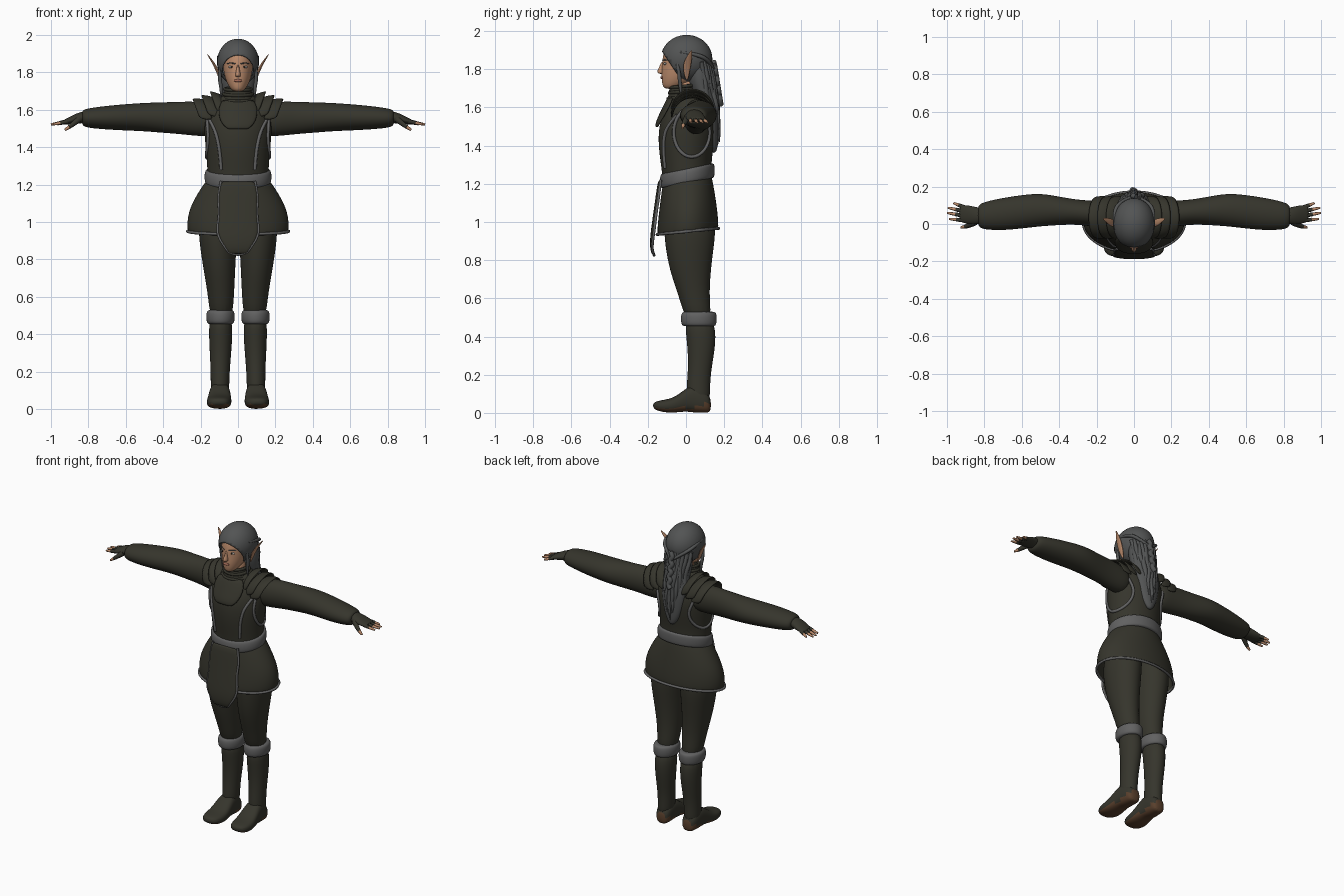
import bpy, bmesh, math, random
from mathutils import Vector

random.seed(4)
if "Cube" in bpy.data.objects:
    bpy.data.objects.remove(bpy.data.objects["Cube"])


def material(name, *rgb):
    m = bpy.data.materials.new(name)
    m.use_nodes = True
    m.diffuse_color = (*rgb, 1)
    m.node_tree.nodes["Principled BSDF"].inputs["Base Color"].default_value = (*rgb, 1)
    return m


CLOTH = material("dark_olive_cloth", .036, .035, .025)
FUR = material("grey_fur", .12, .12, .12)
HAIR = material("grey_hair", .085, .088, .088)
SKIN = material("skin", .5, .26, .15)
SOLE = material("brown_sole", .1, .05, .025)
LIP = material("lips", .38, .15, .1)
WHITE = material("eye_white", .5, .48, .45)
DARK = material("eye_dark", .02, .015, .01)


def finish(name, bm, mats, mirror=False, sub=0, thick=0):
    """Turn a bmesh into a smooth object with its modifiers."""
    for f in bm.faces:
        f.smooth = True
    mesh = bpy.data.meshes.new(name)
    bm.to_mesh(mesh)
    bm.free()
    for m in mats:
        mesh.materials.append(m)
    ob = bpy.data.objects.new(name, mesh)
    bpy.context.collection.objects.link(ob)
    if thick:
        ob.modifiers.new("Thickness", "SOLIDIFY").thickness = thick
    if sub:
        s = ob.modifiers.new("Smooth", "SUBSURF")
        s.levels = s.render_levels = sub
    if mirror:
        ob.modifiers.new("Mirror", "MIRROR").use_mirror_merge = False
    return ob


def oval(t, a0, a1, b0, b1, axis="z", sides=16, square=1, tilt=0):
    """Points of an oval cross-section given by its extents."""
    pts = []
    for i in range(sides):
        u = math.tau * i / sides
        c, s = (math.copysign(abs(k) ** square, k) for k in (math.cos(u), math.sin(u)))
        a = (a0 + a1) / 2 + (a1 - a0) / 2 * c
        b = (b0 + b1) / 2 + (b1 - b0) / 2 * s
        pts.append({"x": (t, a, b), "y": (a, t, b), "z": (a, b, t + tilt * b)}[axis])
    return pts


def loft(name, mats, rings, mirror=False, cap=True, sub=2, paint=None, thick=0, **kw):
    bm = bmesh.new()
    loops = [[bm.verts.new(p) for p in oval(*r, **kw)] for r in rings]
    for lo, hi in zip(loops, loops[1:]):
        n = len(lo)
        for i in range(n):
            bm.faces.new((lo[i], lo[(i + 1) % n], hi[(i + 1) % n], hi[i]))
    if cap:
        bm.faces.new(loops[0])
        bm.faces.new(loops[-1])
    bmesh.ops.recalc_face_normals(bm, faces=bm.faces)
    bm.normal_update()
    if paint:
        for f in bm.faces:
            f.material_index = paint(f)
    return finish(name, bm, mats, mirror, sub, thick)


def centred(rows):
    return [(z, -w, w, a, b) for z, w, a, b in rows]


def sheet(name, mat, rows, mirror=False, thick=.012):
    """Thin plate through rows of points."""
    bm = bmesh.new()
    grid = [[bm.verts.new(p) for p in row] for row in rows]
    for lo, hi in zip(grid, grid[1:]):
        for i in range(len(lo) - 1):
            bm.faces.new((lo[i], lo[i + 1], hi[i + 1], hi[i]))
    return finish(name, bm, [mat], mirror, 1, thick)


def tube(name, mat, pts, radii, mirror=False, closed=False):
    """Tapered strand along a path."""
    cu = bpy.data.curves.new(name, "CURVE")
    cu.dimensions, cu.bevel_depth, cu.bevel_resolution = "3D", 1, 2
    cu.use_fill_caps, cu.resolution_u = True, 4
    cu.materials.append(mat)
    for sx in ((1, -1) if mirror else (1,)):
        sp = cu.splines.new("NURBS")
        sp.points.add(len(pts) - 1)
        for i, (x, y, z) in enumerate(pts):
            sp.points[i].co = (sx * x, y, z, 1)
            sp.points[i].radius = radii[min(i, len(radii) - 1)]
        sp.order_u = min(3, len(pts))
        sp.use_endpoint_u, sp.use_cyclic_u = not closed, closed
    tmp = bpy.data.objects.new(name + "_path", cu)
    bpy.context.collection.objects.link(tmp)
    dg = bpy.context.evaluated_depsgraph_get()
    mesh = bpy.data.meshes.new_from_object(tmp.evaluated_get(dg))
    bpy.data.objects.remove(tmp)
    for p in mesh.polygons:
        p.use_smooth = True
    bpy.context.collection.objects.link(bpy.data.objects.new(name, mesh))


def ball(name, mat, loc, size, mirror=False):
    bm = bmesh.new()
    bmesh.ops.create_uvsphere(bm, u_segments=16, v_segments=10, radius=1)
    for v in bm.verts:
        v.co = Vector(loc) + Vector([a * b for a, b in zip(v.co, size)])
    finish(name, bm, [mat], mirror)


# Tunic body
TORSO = [(1.16, .16, -.12, .14), (1.25, .165, -.125, .135), (1.33, .167, -.137, .135),
         (1.42, .177, -.147, .15), (1.52, .185, -.142, .16), (1.6, .17, -.105, .14),
         (1.65, .12, -.08, .1), (1.69, .07, -.07, .06)]
loft("tunic", [CLOTH], centred(TORSO), sides=24)


def section(z):
    for lo, hi in zip(TORSO, TORSO[1:]):
        if z <= hi[0]:
            k = (z - lo[0]) / (hi[0] - lo[0])
            return [p + (q - p) * k for p, q in zip(lo[1:], hi[1:])]


def chest_y(x, z):
    w, a, b = section(z)
    return (a + b) / 2 - (b - a) / 2 * math.sqrt(max(0, 1 - (x / w) ** 2))


def side_x(y, z):
    w, a, b = section(z)
    return w * math.sqrt(max(.1, 1 - ((2 * y - a - b) / (b - a)) ** 2))


def panel(name, rows, depth):
    cols = [i / 4 - 1 for i in range(9)]
    sheet(name, CLOTH, [[(w * c, depth(w * c, z), z) for c in cols] for z, w in rows])


# Chest bib and fur edging of the vest
panel("chest_bib", [(1.65, .085), (1.6, .105), (1.56, .1), (1.52, .085), (1.495, .05)],
      lambda x, z: chest_y(x, z) - .006)
edge = [(.16, 1.56), (.125, 1.5), (.105, 1.42), (.095, 1.35), (.09, 1.28)]
tube("vest_front_trim", FUR, [(x, chest_y(x, z) - .001, z) for x, z in edge], [.009], True)
armhole = []
for i in range(20):
    u = math.tau * i / 20
    y, z = .03 + .095 * math.cos(u), 1.47 + .13 * math.sin(u)
    armhole.append((side_x(y, z), y, z))
tube("armhole_trim", FUR, armhole, [.009], True, True)

# Belt, skirt and front flap
loft("belt", [FUR], centred([(1.2, .165, -.125, .14), (1.205, .178, -.135, .15),
     (1.24, .182, -.14, .152), (1.275, .178, -.135, .15), (1.282, .16, -.125, .14)]),
     tilt=.2, sides=24)
HEM = (.95, -.272, .272, -.152, .172)
loft("skirt", [CLOTH], centred([(1.23, .165, -.12, .135), (1.15, .22, -.132, .15),
     (1.07, .262, -.142, .162), (1.0, .275, -.15, .17)]) + [HEM],
     tilt=.1, sides=24, cap=False, thick=.008)
tube("skirt_hem_trim", FUR, oval(*HEM, tilt=.1, sides=32), [.009, .006, .01, .008], closed=True)


def flap_y(x, z):
    drop = min(1, (1.22 - z) / .3)
    return -.135 - .042 * drop + .8 * x * x + (.01 if z < .86 else 0)


FLAP = [(1.22, .09), (1.14, .108), (1.05, .098), (.96, .112), (.91, .1), (.86, .065), (.83, .045)]
panel("front_flap", FLAP, flap_y)
tube("flap_trim", FUR, [(w, flap_y(w, z) - .004, z) for z, w in FLAP] +
     [(0, flap_y(0, .825), .825)], [.007], True)

# Legs and boots
loft("trousers", [CLOTH], [(.47, .03, .15, 0, .14), (.6, .02, .16, -.035, .122),
     (.75, .013, .187, -.09, .132), (.88, .006, .207, -.112, .15),
     (.98, 0, .215, -.12, .16), (1.12, 0, .19, -.1, .14)], True)
loft("boot_shafts", [CLOTH], [(.04, .055, .145, .01, .125), (.12, .045, .147, 0, .127),
     (.2, .044, .147, .008, .13), (.3, .035, .152, .01, .147), (.4, .028, .157, 0, .16),
     (.5, .03, .155, -.01, .145)], True)
loft("boot_cuffs", [FUR], [(.452, .035, .15, -.005, .145), (.458, .02, .168, -.025, .16),
     (.49, .014, .172, -.03, .164), (.525, .018, .17, -.027, .162),
     (.532, .035, .15, -.005, .145)], True)
loft("boot_feet", [CLOTH, SOLE], [(.132, .06, .13, .002, .08), (.1, .045, .147, 0, .12),
     (.04, .043, .152, 0, .15), (0, .038, .157, .008, .13), (-.06, .033, .167, 0, .08),
     (-.12, .036, .17, .002, .068), (-.175, .06, .145, .02, .058)], True, axis="y", square=.75,
     paint=lambda f: int(f.normal.z < -.5 or (f.calc_center_median().z < .045
                         and f.calc_center_median().y > .04)))

# Sleeves, gloves and fingers
loft("sleeves", [CLOTH], [(.1, -.01, .12, 1.46, 1.61), (.2, -.02, .125, 1.455, 1.648),
     (.3, -.003, .13, 1.468, 1.645), (.4, -.007, .148, 1.475, 1.642),
     (.5, -.014, .167, 1.484, 1.639), (.6, -.026, .157, 1.488, 1.632),
     (.7, -.036, .142, 1.493, 1.623), (.8, -.032, .12, 1.502, 1.61),
     (.83, -.018, .105, 1.512, 1.6), (.835, .01, .08, 1.535, 1.585)], True, axis="x")
loft("gloves", [CLOTH], [(.8, 0, .085, 1.53, 1.595), (.85, -.003, .092, 1.526, 1.588),
     (.89, -.002, .102, 1.523, 1.568), (.925, .01, .102, 1.521, 1.55),
     (.933, .02, .095, 1.525, 1.545)], True, axis="x")
fingers = [(.09, .965, .112), (.068, .995, .087), (.044, 1, .06), (.02, .988, .027)]
for name, (y, tx, ty) in zip(("little", "ring", "middle", "index"), fingers):
    base, tip = Vector((.91, y, 1.538)), Vector((tx, ty, 1.522))
    mid = base.lerp(tip, .5)
    tube(name + "_finger_gloves", CLOTH, [base, mid], [.012, .01], True)
    tube(name + "_fingertips", SKIN, [mid, mid.lerp(tip, .6), tip], [.009, .008, .005], True)
tube("thumb_gloves", CLOTH, [(.85, .01, 1.55), (.88, -.008, 1.525), (.903, -.014, 1.508)],
     [.018, .014, .011], True)
tube("thumb_tips", SKIN, [(.903, -.014, 1.508), (.925, -.018, 1.492)], [.01, .006], True)

# Layered shoulder plates
for i in range(3):
    rows = []
    for x, top in ((.085 + .042 * i, 1.67 - .012 * i), (.155 + .046 * i, 1.693 - .02 * i)):
        arc = [math.radians(a) for a in range(-90, 91, 15)]
        rows.append([(x - .04 * (1 - math.cos(a)), .035 + .105 * math.sin(a),
                      top - .105 * (1 - math.cos(a))) for a in arc])
    sheet("shoulder_plates_" + "abc"[i], CLOTH, rows, True)

# Collar and neck
loft("neck", [SKIN], centred([(1.62, .05, -.06, .05), (1.76, .05, -.06, .06)]))
loft("collar", [CLOTH], centred([(1.61, .1, -.1, .08), (1.65, .085, -.097, .065),
     (1.69, .076, -.09, .052), (1.715, .072, -.085, .05)]), cap=False, thick=.012)
for z, w in ((1.655, .086), (1.685, .078), (1.712, .072)):
    tube("collar_fold", CLOTH, oval(z, -w, w, -w - .01, w - .02, tilt=.1), [.009], closed=True)

# Head and face
loft("head", [SKIN], centred([(1.697, .022, -.112, -.06), (1.715, .045, -.125, 0),
     (1.76, .067, -.13, .06), (1.8, .077, -.128, .09), (1.84, .082, -.126, .1),
     (1.89, .082, -.12, .1), (1.94, .065, -.09, .09), (1.96, .03, -.04, .04)]), sides=20)
loft("nose", [SKIN], centred([(1.775, .013, -.142, -.1), (1.785, .018, -.157, -.1),
     (1.81, .01, -.143, -.1), (1.845, .007, -.128, -.1)]), sides=8)
ball("lips", LIP, (0, -.126, 1.756), (.023, .008, .008))
ball("eyes", WHITE, (.034, -.108, 1.829), (.016, .008, .007), True)
ball("irises", DARK, (.034, -.114, 1.829), (.006, .004, .006), True)
tube("eyebrows", HAIR, [(.015, -.122, 1.846), (.035, -.115, 1.853), (.058, -.095, 1.847)],
     [.003, .004, .002], True)
loft("pointed_ears", [SKIN], [(1.74, .085, .093, 0, .01), (1.79, .094, .112, -.018, .022),
     (1.84, .115, .134, -.015, .032), (1.875, .143, .154, .008, .034),
     (1.9, .164, .168, .025, .033)], True, sides=8)

# Hair cap, trimmed along the hairline
bm = bmesh.new()
bmesh.ops.create_uvsphere(bm, u_segments=32, v_segments=24, radius=1)
for v in bm.verts:
    v.co = Vector((v.co.x * .112, v.co.y * .135 + .003, v.co.z * .125 + 1.855))
bmesh.ops.bisect_plane(bm, geom=bm.verts[:] + bm.edges[:] + bm.faces[:],
                       plane_co=(0, -.12, 1.885), plane_no=(0, -.135, -.09), clear_outer=True)
finish("hair_cap", bm, [HAIR], thick=.006)

# Long hair down the back, with loose locks and tied-back bands
loft("back_hair", [HAIR], centred([(1.88, .085, .03, .132), (1.76, .098, 0, .135),
     (1.68, .085, .03, .145), (1.6, .09, .07, .172), (1.52, .08, .09, .172),
     (1.42, .055, .11, .17), (1.36, .015, .13, .16)]))
for i in range(13):
    x = (i - 6) / 6
    end = 1.35 + .1 * abs(x) + random.uniform(0, .07)
    path = []
    for k in range(8):
        t = k / 7
        z = 1.84 + (end - 1.84) * t
        spread = .085 * x * (1 - .35 * t) + random.uniform(-.01, .01)
        path.append((spread, .128 + .042 * min(1, 1.6 * t) - .05 * x * x
                     + random.uniform(-.005, .005), z))
    tube("hair_lock", HAIR, path, [.01, .014, .016, .016, .015, .013, .009, .003])
tube("hair_bands", HAIR, [(.1, -.03, 1.89), (.11, .05, 1.88), (.08, .12, 1.85),
     (.01, .145, 1.8)], [.006, .011, .011, .009], True)
tube("side_locks", HAIR, [(.095, -.045, 1.83), (.1, -.035, 1.77), (.088, -.03, 1.71),
     (.092, -.025, 1.66)], [.008, .011, .01, .003], True)
tube("braid", HAIR, [(.012 * (-1) ** k, .145 + .004 * k, 1.84 - .025 * k) for k in range(10)],
     [.014, .016])
